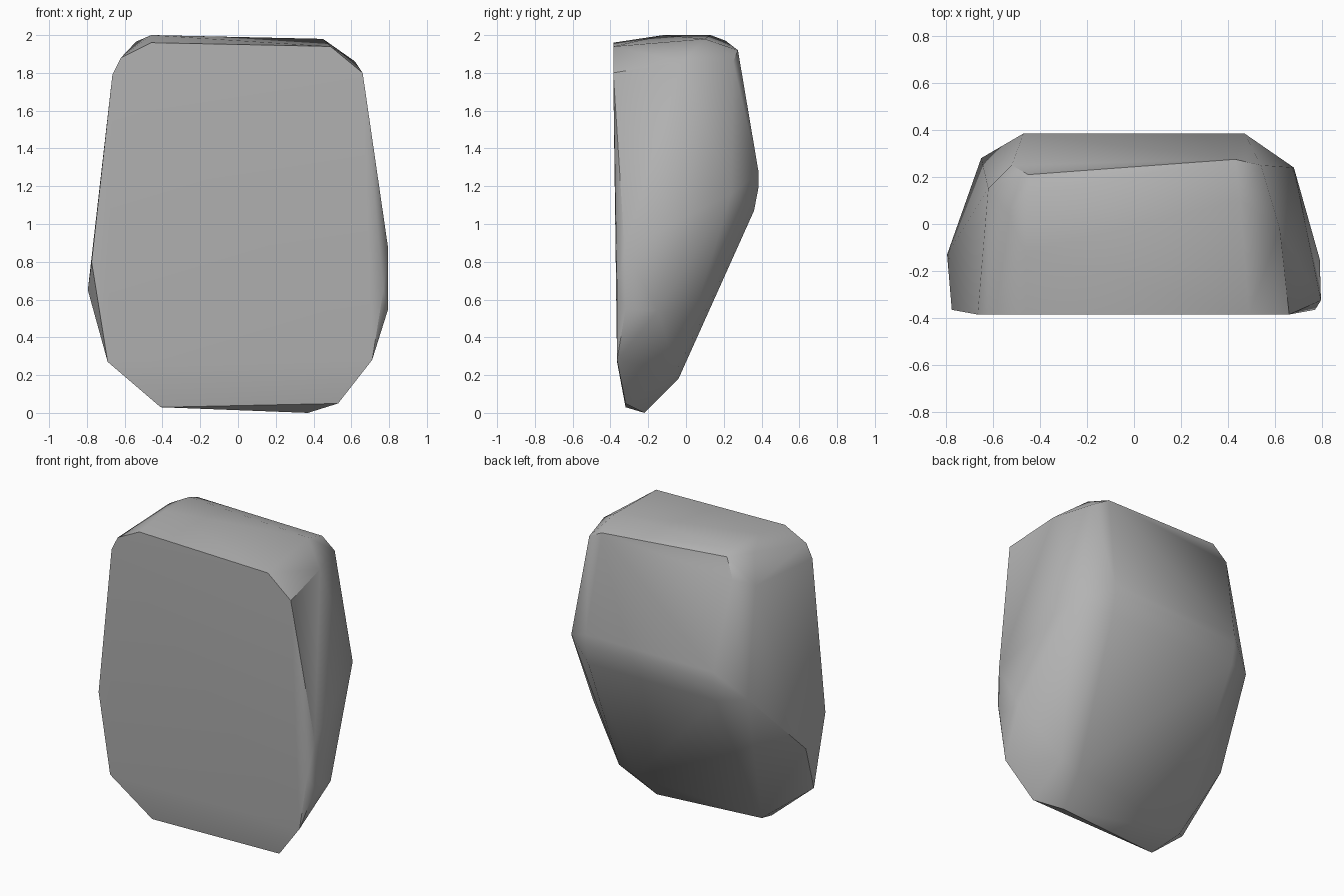
import bpy
import bmesh
import math
from mathutils import Vector

# Remove the default cube if the scene has one
default_cube = bpy.data.objects.get("Cube")
if default_cube:
    bpy.data.objects.remove(default_cube, do_unlink=True)


def make_material(name, colour):
    material = bpy.data.materials.new(name)
    material.use_nodes = True
    material.diffuse_color = colour
    shader = next(n for n in material.node_tree.nodes if n.type == "BSDF_PRINCIPLED")
    shader.inputs["Base Color"].default_value = colour
    return material


def make_hull(name, corners, material, smooth_angle):
    """Wrap a convex skin around the corner points and shade it softly."""
    shape = bmesh.new()
    for corner in corners:
        shape.verts.new(Vector(corner))
    result = bmesh.ops.convex_hull(shape, input=shape.verts[:])
    unused = {v for v in result["geom_interior"] + result["geom_unused"]
              if isinstance(v, bmesh.types.BMVert)}
    bmesh.ops.delete(shape, geom=list(unused), context="VERTS")
    bmesh.ops.recalc_face_normals(shape, faces=shape.faces[:])

    mesh = bpy.data.meshes.new(name)
    shape.to_mesh(mesh)
    shape.free()
    mesh.materials.append(material)
    rock = bpy.data.objects.new(name, mesh)
    bpy.context.collection.objects.link(rock)

    bpy.ops.object.select_all(action="DESELECT")
    rock.select_set(True)
    bpy.context.view_layer.objects.active = rock
    bpy.ops.object.shade_smooth_by_angle(angle=math.radians(smooth_angle))
    return rock


# Flat front outline, clockwise from the top
front_outline = [
    (-.46, -.385, 1.96), (.49, -.385, 1.94), (.66, -.385, 1.8),
    (.77, -.365, .65), (.71, -.365, .28), (.53, -.32, .05),
    (-.41, -.32, .03), (-.69, -.365, .27), (-.775, -.365, .8),
    (-.665, -.385, 1.79), (-.62, -.385, 1.88),
]

# Gently domed top and its chipped corners
top_corners = [
    (-.46, -.12, 2), (-.45, .13, 2), (-.45, .21, 1.97),
    (.45, .1, 1.98), (.43, .275, 1.92), (.54, .25, 1.86),
    (.62, -.02, 1.86), (-.54, .05, 1.965), (-.52, .25, 1.85),
    (-.62, .15, 1.8),
]

# Ridge across the back, rounded by two close lines
back_ridge = [
    (side * .47, y, z)
    for side in (-1, 1)
    for y, z in ((.385, 1.27), (.385, 1.2), (.36, 1.07))
]

# Widest points of the two flanks
flanks = [
    (.795, -.325, .87), (.795, -.32, .55), (.79, -.15, .54),
    (.68, .24, 1.16), (-.795, -.13, .65), (-.65, .28, 1.1),
]

# Tapered underside
underside = [(.37, -.22, 0), (.53, -.05, .22), (.4, -.04, .18), (-.47, -.13, .1)]

stone_grey = make_material("stone grey", (.45, .45, .45, 1))
make_hull("boulder", front_outline + top_corners + back_ridge + flanks + underside,
          stone_grey, 40)
